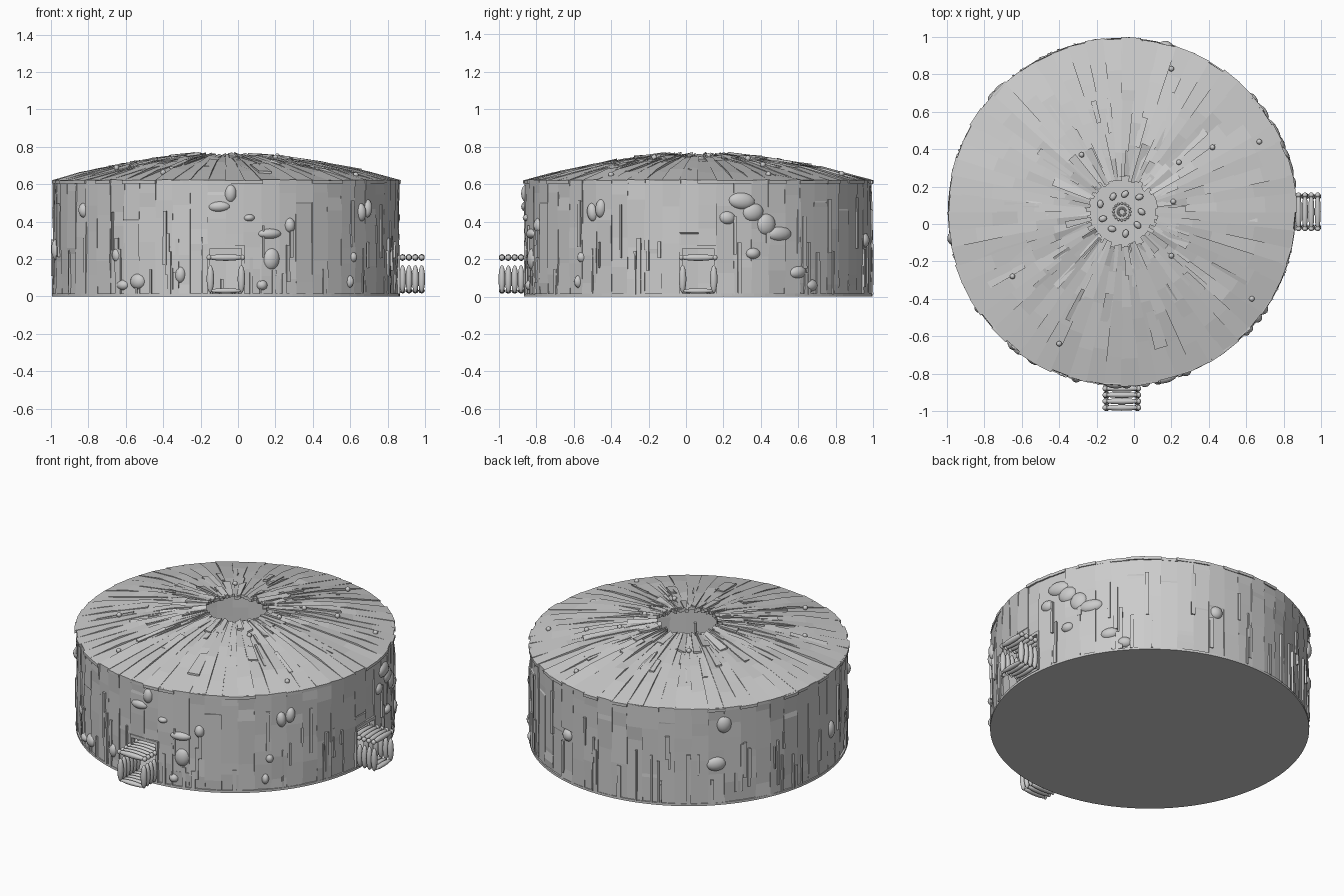
import bpy, bmesh, math, random
from mathutils import Vector, Matrix

if "Cube" in bpy.data.objects:
    bpy.data.objects.remove(bpy.data.objects["Cube"])

random.seed(7)
CX, CY, R = -0.065, 0.065, 0.925
N = 60                                    # boards around the hut
STEP = 2 * math.pi / N
U = random.uniform


def polar(r, a, z):
    return Vector((CX + r * math.cos(a), CY + r * math.sin(a), z))


def board(bm, rows):
    """Skin a list of four-point cross sections into a closed board."""
    vs = [[bm.verts.new(p) for p in row] for row in rows]
    for a, b in zip(vs, vs[1:]):
        for i in range(4):
            j = (i + 1) % 4
            bm.faces.new((a[i], a[j], b[j], b[i]))
    bm.faces.new(vs[0][::-1])
    bm.faces.new(vs[-1])


def finish(bm, name, smooth=False):
    bmesh.ops.recalc_face_normals(bm, faces=bm.faces[:])
    me = bpy.data.meshes.new(name)
    bm.to_mesh(me)
    bm.free()
    for p in me.polygons:
        p.use_smooth = smooth
    ob = bpy.data.objects.new(name, me)
    bpy.context.collection.objects.link(ob)
    return ob


def blob(bm, loc, size, rot=0.0, tilt=0.0, seg=16):
    m = (Matrix.Translation(loc) @ Matrix.Rotation(rot, 4, 'Z')
         @ Matrix.Rotation(tilt, 4, 'X') @ Matrix.Diagonal((*size, 1)))
    bmesh.ops.create_uvsphere(bm, u_segments=seg, v_segments=seg // 2 + 2, radius=1, matrix=m)


def wall_board(bm, a0, a1, levels, r, thick, jit):
    rows = []
    for z in levels:
        ra, rb = r + U(-jit, jit), r + U(-jit, jit)
        rows.append([polar(ra, a0, z), polar(rb, a1, z),
                     polar(rb - thick, a1, z), polar(ra - thick, a0, z)])
    board(bm, rows)


# Floor disc
bm = bmesh.new()
bmesh.ops.create_cone(bm, cap_ends=True, segments=96, radius1=0.93, radius2=0.93, depth=0.015,
                      matrix=Matrix.Translation((CX, CY, 0.0075)))
finish(bm, "floor")

# Wall of upright boards, left open at the two doorways
doors = {0, N - 1, N * 3 // 4, N * 3 // 4 - 1}
bm = bmesh.new()
for k in range(N):
    bottom = 0.275 if k in doors else 0.012
    mids = sorted(U(bottom + 0.05, 0.57) for _ in range(3))
    wall_board(bm, k * STEP - 0.002, (k + 1) * STEP + 0.002, [bottom, *mids, 0.622], R, 0.03, 0.006)
finish(bm, "wall_boards")

# Narrow battens on the outside and inside of the wall
bm = bmesh.new()
for i in range(110):
    a = U(0, 2 * math.pi)
    if any(abs((a - d + math.pi) % (2 * math.pi) - math.pi) < 0.13 for d in (0, 1.5 * math.pi)):
        continue
    w = U(0.004, 0.014)
    z0 = 0.012 if random.random() < 0.5 else U(0.05, 0.3)
    z1 = min(0.6, z0 + U(0.08, 0.33))
    r = R + 0.008 if i < 75 else R - 0.02
    wall_board(bm, a - w, a + w, [z0, z1], r, 0.025, 0.003)
finish(bm, "wall_battens")


# Roof of radial boards around an open smoke hole
PROFILE = [(0.16, 0.757), (0.4, 0.733), (0.66, 0.688), (0.935, 0.62)]


def roof_z(r):
    for (r0, z0), (r1, z1) in zip(PROFILE, PROFILE[1:]):
        if r <= r1:
            return z0 + (z1 - z0) * (r - r0) / (r1 - r0)
    return PROFILE[-1][1]


def roof_board(bm, a0, a1, radii, lift, jit, thick=0.018):
    rows = []
    for r in radii:
        j = jit * (0.3 if r > 0.85 else 1)
        za, zb = (roof_z(r) + lift + U(-j, j) for _ in range(2))
        rows.append([polar(r, a0, za), polar(r, a1, zb),
                     polar(r, a1, zb - thick), polar(r, a0, za - thick)])
    board(bm, rows)


bm = bmesh.new()
for k in range(N):
    radii = [U(0.16, 0.2), U(0.28, 0.4), U(0.45, 0.6), U(0.65, 0.8), U(0.922, 0.938)]
    roof_board(bm, k * STEP - 0.004, (k + 1) * STEP + 0.004, radii, 0, 0.009)
finish(bm, "roof_boards")

# Loose boards laid over the roof, and upturned ends at the smoke hole
bm = bmesh.new()
for i in range(34):
    a, r0 = U(0, 6.28), U(0.25, 0.6)
    w = U(0.008, 0.05)
    roof_board(bm, a - w, a + w, [r0, r0 + U(0.1, 0.25)], 0.004, 0.008, 0.012)
for i in range(30):
    a = i * 2 * math.pi / 30 + U(-0.05, 0.05)
    roof_board(bm, a - 0.06, a + 0.06, [U(0.165, 0.2), U(0.25, 0.42)], 0.004, 0.012, 0.012)
finish(bm, "roof_loose_boards")

# Pegs on the roof
bm = bmesh.new()
for x, y in [(.2, .83), (.67, .44), (.42, .41), (.24, .33), (-.28, .37), (.63, -.4),
             (-.4, -.64), (.2, -.17), (.21, .12), (-.65, -.28)]:
    r = math.hypot(x - CX, y - CY)
    blob(bm, (x, y, roof_z(r) + 0.005), (.015, .015, .015), seg=10)
finish(bm, "roof_pegs", True)

# Rounded stones set through the wall: offset along the face, height, half sizes
front = [(-.10, .48, .062, .03), (-.04, .55, .033, .05), (.06, .42, .032, .02),
         (.17, .335, .066, .028), (.18, .20, .046, .06), (.28, .38, .03, .04),
         (-.31, .115, .03, .045), (-.54, .08, .045, .042), (-.62, .06, .038, .028),
         (-.65, .22, .03, .04), (.13, .06, .03, .028), (.6, .08, .022, .035)]
right = [(.30, .51, .075, .045), (.22, .42, .046, .036), (.36, .45, .06, .05),
         (.43, .385, .055, .058), (.5, .335, .075, .04), (.36, .23, .04, .03),
         (.6, .13, .055, .035), (.67, .06, .045, .033), (-.46, .47, .03, .05), (-.56, .21, .025, .03)]
stones = [(-math.pi / 2 + math.asin((x - CX) / R), z, w, h) for x, z, w, h in front]
stones += [(math.asin((y - CY) / R), z, w, h) for y, z, w, h in right]
stones += [(math.radians(d), z, w, h) for d, z, w, h in
           [(138, .51, .045, .055), (135, .26, .06, .045), (189, .25, .035, .06), (214, .46, .03, .04),
            (-38, .45, .03, .05), (75, .3, .04, .04)]]
bm = bmesh.new()
for a, z, w, h in stones:
    blob(bm, polar(R - 0.012, a, z), (0.032, w, h), rot=a, tilt=U(-0.15, 0.15))
finish(bm, "wall_stones", True)

# Two porches of fat rounded logs: side posts, roof logs and floor logs
for name, rot in (("front_porch", 0), ("right_porch", math.pi / 2)):
    bm = bmesh.new()
    for i in range(6):
        d = -(1.065 - 0.018 - i * 0.034)
        for s in (-1, 1):
            blob(bm, (s * 0.083, d, 0.093), (0.02, 0.0185, 0.075), seg=12)
            blob(bm, (s * 0.09, d, 0.208), (0.014, 0.015, 0.015), seg=10)
        blob(bm, (0, d, 0.208), (0.102, 0.0165, 0.018), seg=12)
        blob(bm, (0, d, 0.03), (0.09, 0.0165, 0.014), seg=12)
    ob = finish(bm, name, True)
    ob.location = (CX, CY, 0)
    ob.rotation_euler.z = rot

# Door frames in the wall openings
for name, rot in (("front_door_frame", 0), ("right_door_frame", math.pi / 2)):
    bm = bmesh.new()
    for x, z, w, h in ((-.092, .143, .014, .26), (.092, .143, .014, .26), (0, .265, .198, .02)):
        bmesh.ops.create_cube(bm, size=1, matrix=Matrix.Translation((x, -R + .012, z))
                              @ Matrix.Diagonal((w, .035, h, 1)))
    ob = finish(bm, name)
    ob.location = (CX, CY, 0)
    ob.rotation_euler.z = rot

# Fire ring under the smoke hole
bm = bmesh.new()
for i in range(9):
    blob(bm, polar(U(0.09, 0.13), i * 0.698, 0.022), (0.023, 0.017, 0.015), rot=U(0, 3), seg=10)
for i in range(16):
    blob(bm, polar(0.045, i * math.pi / 8, 0.016), (0.007, 0.007, 0.007), seg=8)
finish(bm, "fire_ring_stones", True)
bpy.ops.mesh.primitive_torus_add(location=(CX, CY, 0.018), major_radius=0.02, minor_radius=0.006,
                                 major_segments=24, minor_segments=8)
bpy.context.object.name = "fire_pit_rim"
